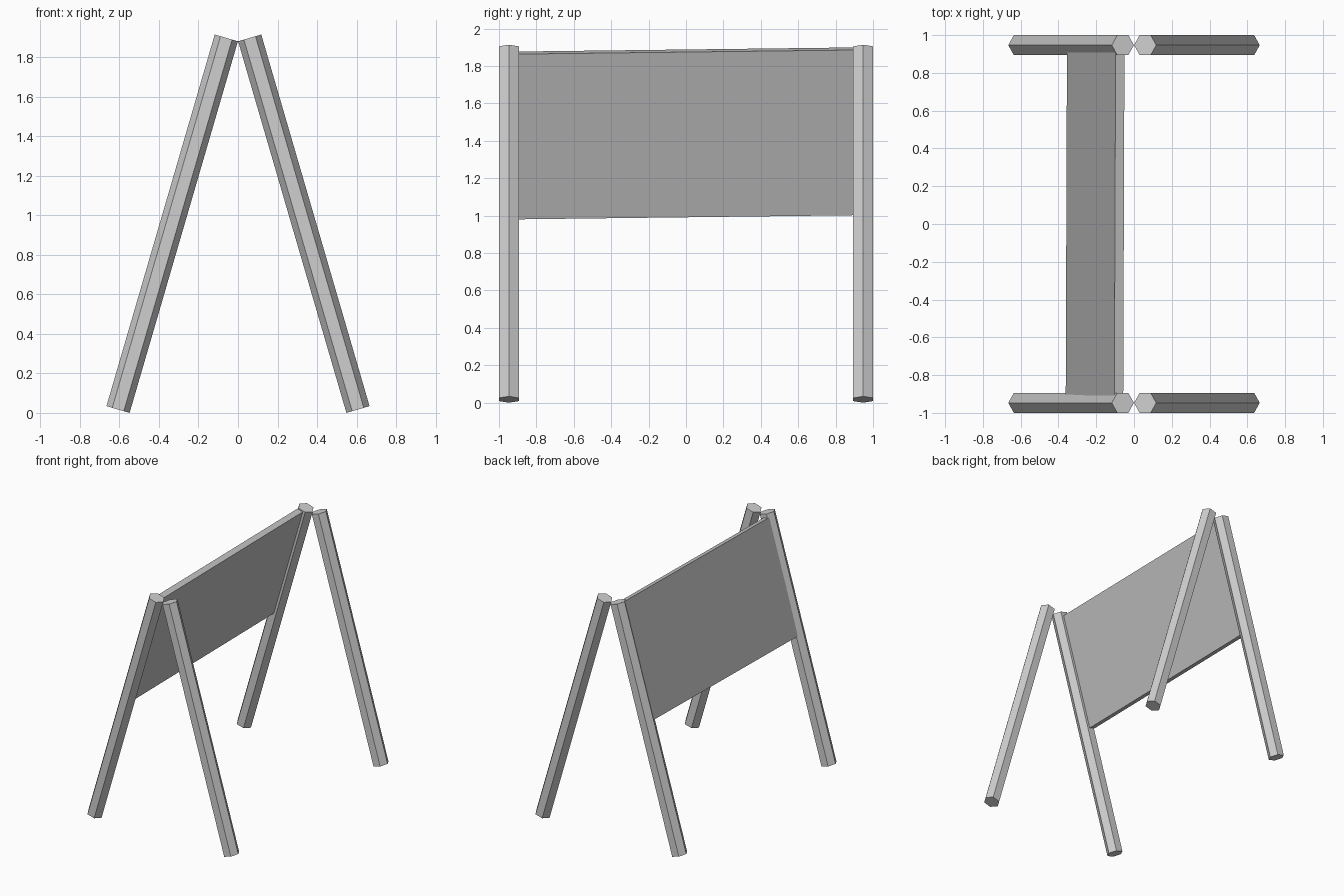
import bpy
import bmesh
from math import radians
from mathutils import Matrix

cube = bpy.data.objects.get("Cube")
if cube:
    bpy.data.objects.remove(cube, do_unlink=True)


def make_material(name, value):
    mat = bpy.data.materials.new(name)
    mat.use_nodes = True
    colour = (value, value, value, 1)
    mat.diffuse_color = colour
    mat.node_tree.nodes["Principled BSDF"].inputs["Base Color"].default_value = colour
    return mat


def add_object(name, bm, matrix, mat):
    bm.transform(matrix)
    mesh = bpy.data.meshes.new(name)
    bm.to_mesh(mesh)
    bm.free()
    mesh.materials.append(mat)
    obj = bpy.data.objects.new(name, mesh)
    bpy.context.collection.objects.link(obj)
    return obj


leg_grey = make_material("light grey", 0.62)
panel_grey = make_material("mid grey", 0.53)
TILT = radians(16.25)

# Four hexagonal legs leaning together in pairs
for side, side_name in ((-1, "right"), (1, "left")):
    for end, end_name in ((-1, "front"), (1, "back")):
        bm = bmesh.new()
        bmesh.ops.create_cone(bm, cap_ends=True, segments=6, radius1=0.061,
                              radius2=0.061, depth=1.958)
        matrix = (Matrix.Translation((side * 0.333, end * 0.947, 0.957))
                  @ Matrix.Rotation(-side * TILT, 4, "Y")
                  @ Matrix.Rotation(radians(90), 4, "Z"))
        add_object(f"{end_name}_{side_name}_leg", bm, matrix, leg_grey)

# Board between the right-hand legs, hung slightly crooked
bm = bmesh.new()
bmesh.ops.create_cube(bm, size=1)
bmesh.ops.scale(bm, vec=(0.049, 1.824, 0.92), verts=bm.verts)
matrix = (Matrix.Translation((-0.206, 0.004, 1.44))
          @ Matrix.Rotation(TILT, 4, "Y")
          @ Matrix.Rotation(radians(0.73), 4, "X"))
add_object("board", bm, matrix, panel_grey)
